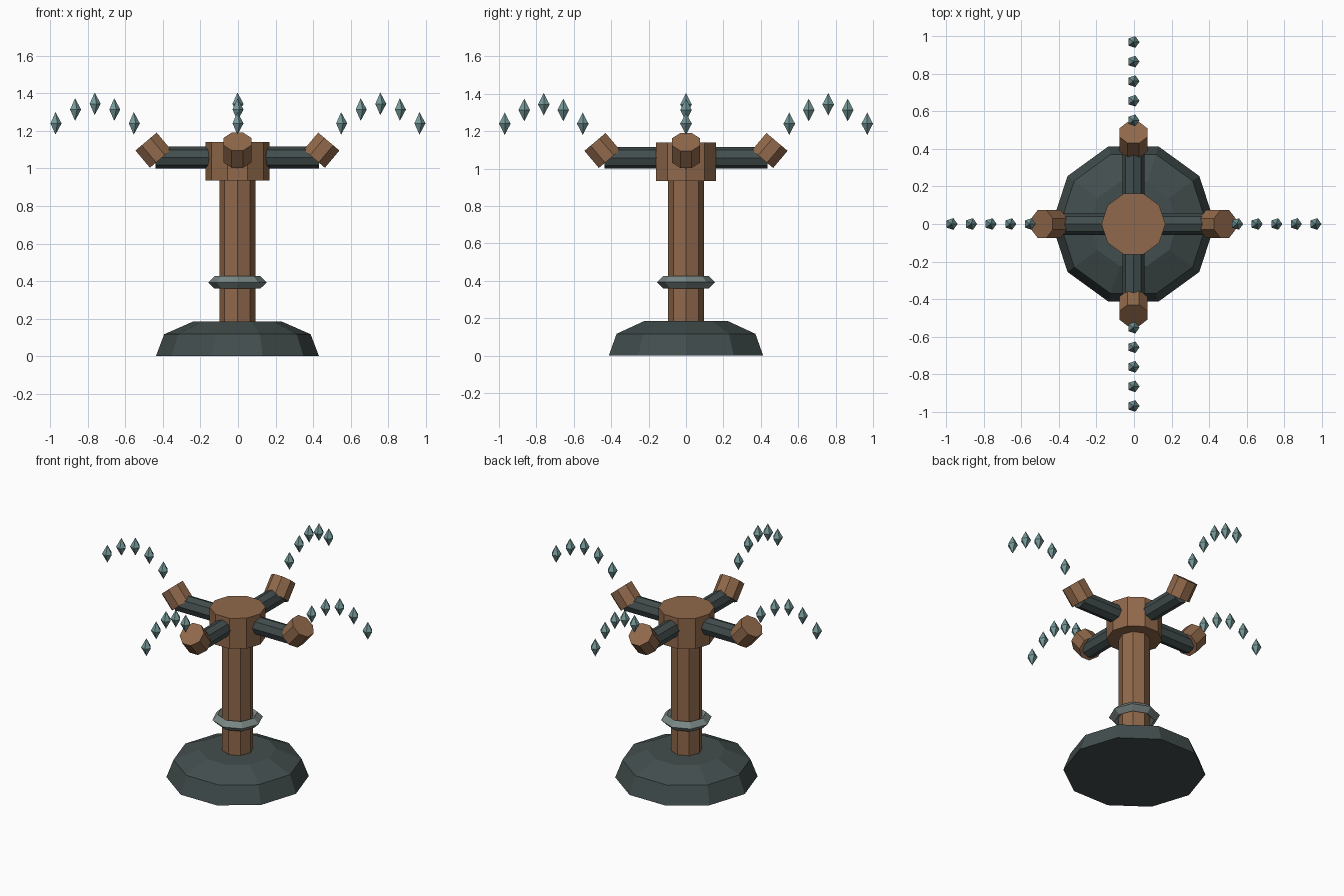
import bpy, math
from mathutils import Matrix, Vector

if "Cube" in bpy.data.objects:
    bpy.data.objects.remove(bpy.data.objects["Cube"])

OX = -0.003  # shift that centres the asymmetric five-sided drops


def material(name, rgb):
    m = bpy.data.materials.new(name)
    m.diffuse_color = (*rgb, 1)
    m.use_nodes = True
    m.node_tree.nodes["Principled BSDF"].inputs["Base Color"].default_value = m.diffuse_color
    return m


WOOD = material("wood", (0.28, 0.14, 0.07))
IRON = material("dark_iron", (0.055, 0.075, 0.075))
STEEL = material("steel", (0.19, 0.24, 0.23))
WATER = material("water", (0.18, 0.32, 0.32))


def lathe(name, profile, sides, mat, matrix=Matrix(), phase=0.0, closed=False):
    """Spin (radius, z) points round z; zero radius makes a tip."""
    verts, rings, faces = [], [], []
    for r, z in profile:
        n = 1 if r == 0 else sides
        rings.append([len(verts) + i for i in range(n)])
        for i in range(n):
            a = phase + math.tau * i / sides
            verts.append(matrix @ Vector((r * math.cos(a), r * math.sin(a), z)))
    pairs = list(zip(rings, rings[1:]))
    if closed:
        pairs.append((rings[-1], rings[0]))
    for lo, hi in pairs:
        for i in range(sides):
            j = (i + 1) % sides
            if len(lo) == 1:
                faces.append((lo[0], hi[j], hi[i]))
            elif len(hi) == 1:
                faces.append((lo[i], lo[j], hi[0]))
            else:
                faces.append((lo[i], lo[j], hi[j], hi[i]))
    if not closed:
        if len(rings[0]) > 1:
            faces.append(rings[0][::-1])
        if len(rings[-1]) > 1:
            faces.append(rings[-1])
    mesh = bpy.data.meshes.new(name)
    mesh.from_pydata(verts, [], faces)
    mesh.materials.append(mat)
    obj = bpy.data.objects.new(name, mesh)
    obj.location.x = OX
    bpy.context.collection.objects.link(obj)
    return obj


# Central stack: base, column, collar and hub
lathe("base", [(0.434, 0), (0.39, 0.117), (0.235, 0.185)], 10, IRON)
lathe("column", [(0.096, 0.15), (0.096, 0.96)], 8, WOOD)
lathe("collar", [(0.156, 0.393), (0.122, 0.426), (0.088, 0.393), (0.122, 0.36)],
      8, STEEL, closed=True)
lathe("hub", [(0.17, 0.935), (0.17, 1.14)], 10, WOOD)

# Four spouts, each with an arm, a tilted nozzle and an arc of drops
for k in range(4):
    spin = Matrix.Rotation(k * math.pi / 2, 4, 'Z')

    arm = spin @ Matrix.Translation((0.285, 0, 1.058)) @ Matrix.Rotation(math.pi / 2, 4, 'Y')
    lathe(f"arm_{k}", [(0.058, -0.15), (0.058, 0.15)], 8, IRON, arm)

    tilt = spin @ Matrix.Translation((0.448, 0, 1.097)) @ Matrix.Rotation(0.7, 4, 'Y')
    lathe(f"nozzle_{k}", [(0.08, -0.06), (0.08, 0.06)], 8, WOOD, tilt, math.pi / 8)

    for i in range(5):
        t = i / 4
        p = spin @ Vector((0.552 + 0.417 * t, 0, 1.24 + 0.104 * math.sin(math.pi * t)))
        lathe(f"drop_{k}_{i}", [(0, -0.06), (0.0325, 0), (0, 0.06)], 5, WATER,
              Matrix.Translation(p))
